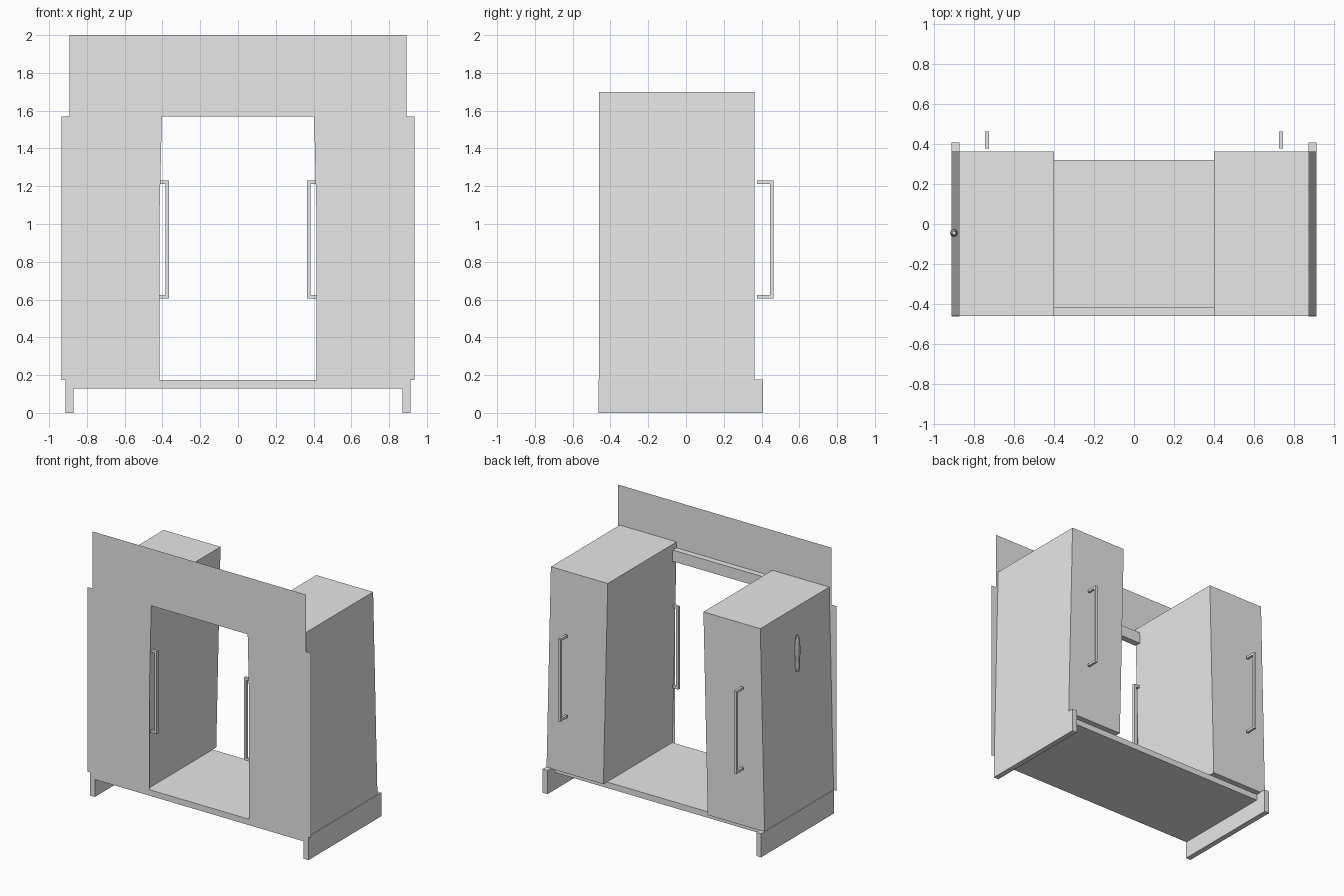
import bpy, bmesh, math

if "Cube" in bpy.data.objects:
    bpy.data.objects.remove(bpy.data.objects["Cube"])

mat = bpy.data.materials.new("plain grey")
mat.diffuse_color = (0.8, 0.8, 0.8, 1)
mat.use_nodes = True
mat.node_tree.nodes["Principled BSDF"].inputs["Base Color"].default_value = mat.diffuse_color


def finish(name, bm):
    me = bpy.data.meshes.new(name)
    bm.to_mesh(me)
    bm.free()
    me.materials.append(mat)
    ob = bpy.data.objects.new(name, me)
    bpy.context.collection.objects.link(ob)
    return ob


def add_box(bm, x0, x1, y0, y1, z0, z1, lean=0.0):
    """Box whose bottom is shifted along x by lean."""
    vs = bmesh.ops.create_cube(bm, size=1)["verts"]
    for v in vs:
        low = v.co.z < 0
        v.co.x = (x0 if v.co.x < 0 else x1) + (lean if low else 0)
        v.co.y = y0 if v.co.y < 0 else y1
        v.co.z = z0 if low else z1
    bmesh.ops.recalc_face_normals(bm, faces=bm.faces[:])


def box(name, *dims, lean=0.0):
    bm = bmesh.new()
    add_box(bm, *dims, lean=lean)
    return finish(name, bm)


def sheet(name, x0, x1, z0, z1, y):
    """Upright flat sheet facing the front."""
    bm = bmesh.new()
    bm.faces.new([bm.verts.new(p) for p in
                  ((x0, y, z0), (x1, y, z0), (x1, y, z1), (x0, y, z1))])
    return finish(name, bm)


def span(s, a, b):
    return sorted((s * a, s * b))


FRONT, BACK = -0.463, 0.463
Z0, Z1, T = 0.605, 1.23, 0.018   # handle ends and bar thickness

# base board and face panels
box("floor_board", -0.873, 0.873, -0.46, 0.32, 0.13, 0.175)
box("header_beam", -0.835, 0.835, -0.46, -0.415, 1.57, 1.655)
sheet("upper_panel", -0.893, 0.893, 1.57, 2.0, FRONT)

for s, side in ((-1, "left"), (1, "right")):
    # leaning cabinet, wider apart at the bottom
    box(side + "_cabinet", *span(s, 0.40, 0.875), -0.46, 0.363, 0.175, 1.70,
        lean=s * 0.036)
    # runner under the outer wall
    box(side + "_runner", *span(s, 0.872, 0.913), FRONT, 0.407, 0, 0.178)
    # thin front door
    sheet(side + "_front_door", *span(s, 0.415, 0.935), 0.175, 1.57, FRONT)

    # handle in the opening, reaching toward the middle
    bm = bmesh.new()
    add_box(bm, *span(s, 0.365, 0.365 + T), -0.45, -0.43, Z0, Z1)
    for z in (Z0, Z1 - T):
        add_box(bm, *span(s, 0.365 + T, 0.415), -0.45, -0.43, z, z + T)
    finish(side + "_front_handle", bm)

    # handle on the back
    bm = bmesh.new()
    x = span(s, 0.726, 0.745)
    add_box(bm, *x, BACK - T, BACK, Z0, Z1)
    for z in (Z0, Z1 - T):
        add_box(bm, *x, 0.377, BACK - T, z, z + T)
    finish(side + "_back_handle", bm)

# faceted grip on the left wall
bm = bmesh.new()
profile = [(0.012, 1.23), (0.017, 1.26), (0.016, 1.31), (0.02, 1.36),
           (0.02, 1.41), (0.017, 1.46), (0.01, 1.50)]
rings = []
for r, z in profile:
    rings.append([bm.verts.new((-0.90 + r * math.cos(a * math.pi / 4),
                                -0.045 + r * math.sin(a * math.pi / 4), z))
                  for a in range(8)])
for lo, hi in zip(rings, rings[1:]):
    for i in range(8):
        j = (i + 1) % 8
        bm.faces.new((lo[i], lo[j], hi[j], hi[i]))
bm.faces.new(rings[0][::-1])
bm.faces.new(rings[-1])
finish("side_grip", bm)
